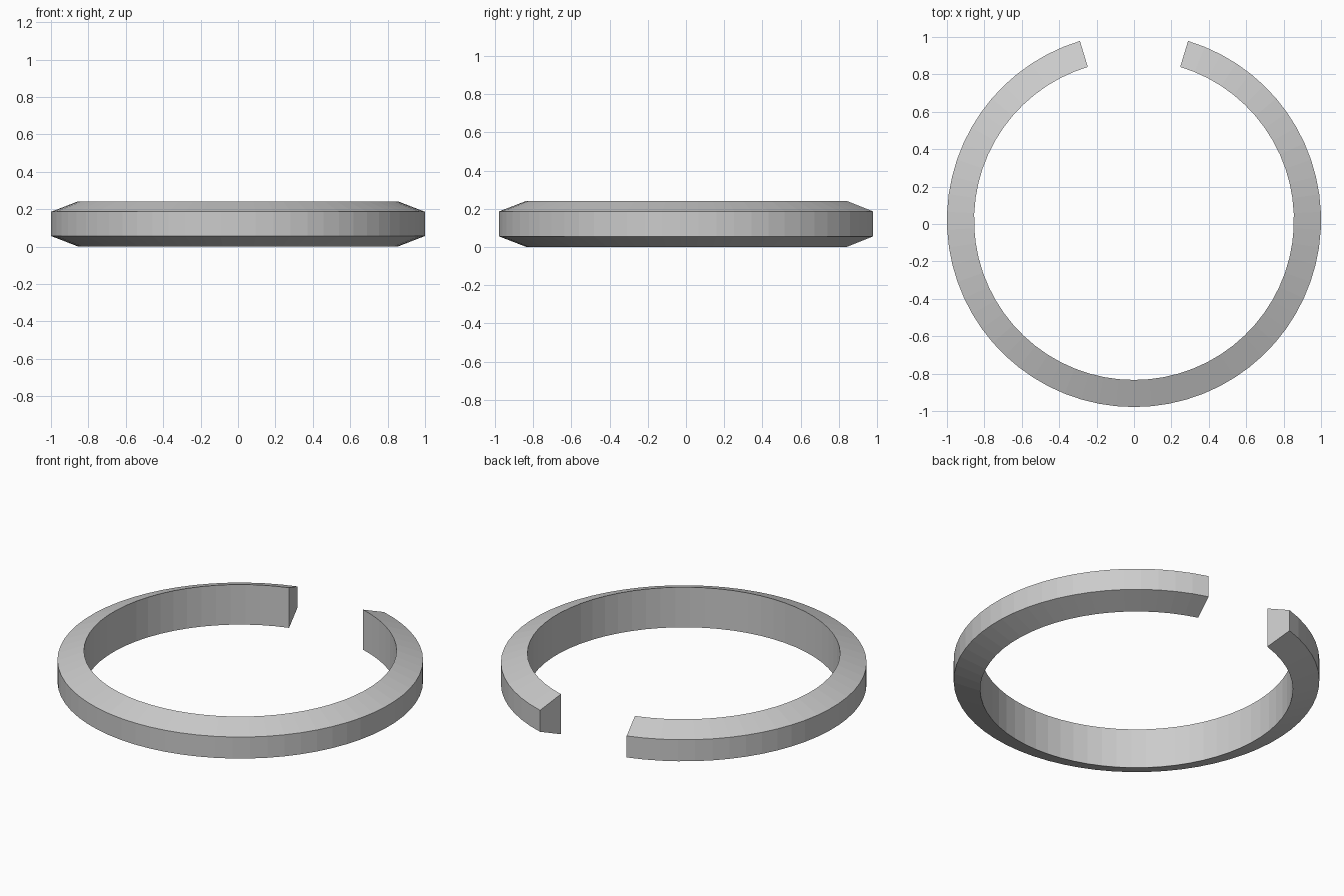
import bpy, bmesh
from math import sin, cos, radians

if "Cube" in bpy.data.objects:
    bpy.data.objects.remove(bpy.data.objects["Cube"])

SEGMENTS = 60
HALF_GAP = radians(16.8)
CENTRE_Y = (1 - cos(HALF_GAP)) / 2

# Cross-section (radius, height): straight bore, sloped faces, flat outer band
profile = [(0.855, 0.0), (1.0, 0.056), (1.0, 0.186), (0.855, 0.242)]

# Sweep the section clockwise from one side of the rear gap to the other
bm = bmesh.new()
rings = []
for i in range(SEGMENTS + 1):
    a = HALF_GAP + (radians(360) - 2 * HALF_GAP) * i / SEGMENTS
    rings.append([bm.verts.new((r * sin(a), CENTRE_Y + r * cos(a), z)) for r, z in profile])
n = len(profile)
for a, b in zip(rings, rings[1:]):
    for j in range(n):
        k = (j + 1) % n
        bm.faces.new((a[j], a[k], b[k], b[j]))

# Flat end caps at the gap
bm.faces.new(rings[0])
bm.faces.new(rings[-1])
bmesh.ops.recalc_face_normals(bm, faces=bm.faces)

mesh = bpy.data.meshes.new("split_ring")
bm.to_mesh(mesh)
bm.free()
ring = bpy.data.objects.new("split_ring", mesh)
bpy.context.collection.objects.link(ring)
